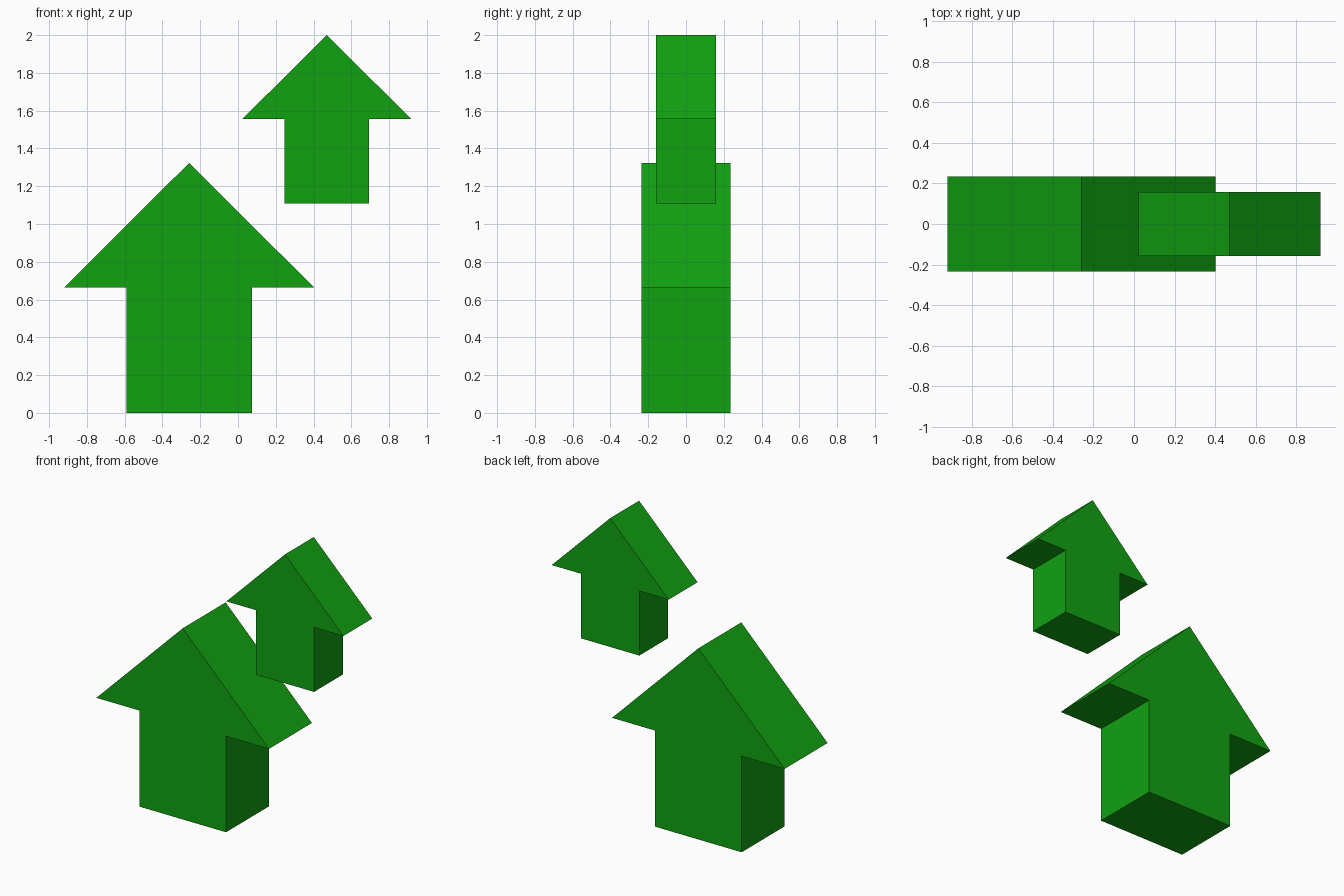
import bpy, bmesh

if "Cube" in bpy.data.objects:
    bpy.data.objects.remove(bpy.data.objects["Cube"])

green = bpy.data.materials.new("arrow green")
green.diffuse_color = (0.0056, 0.36, 0.0056, 1)
green.use_nodes = True
green.node_tree.nodes["Principled BSDF"].inputs["Base Color"].default_value = green.diffuse_color


def up_arrow(name, x, base, shoulder, tip, shaft_half, head_half, depth_half):
    """Extrude an upward arrow outline along y."""
    right = [(shaft_half, base), (shaft_half, shoulder), (head_half, shoulder)]
    left = [(-px, pz) for px, pz in reversed(right)]
    outline = right + [(0, tip)] + left
    bm = bmesh.new()
    face = bm.faces.new([bm.verts.new((x + px, -depth_half, pz)) for px, pz in outline])
    ext = bmesh.ops.extrude_face_region(bm, geom=[face], use_keep_orig=True)
    moved = [g for g in ext["geom"] if isinstance(g, bmesh.types.BMVert)]
    bmesh.ops.translate(bm, verts=moved, vec=(0, 2 * depth_half, 0))
    bmesh.ops.recalc_face_normals(bm, faces=bm.faces)
    mesh = bpy.data.meshes.new(name)
    bm.to_mesh(mesh)
    bm.free()
    mesh.materials.append(green)
    obj = bpy.data.objects.new(name, mesh)
    bpy.context.collection.objects.link(obj)
    return obj


# Large lower arrow and small upper arrow
up_arrow("large_arrow", -0.259, 0.0, 0.665, 1.323, 0.332, 0.661, 0.235)
up_arrow("small_arrow", 0.470, 1.108, 1.555, 2.0, 0.223, 0.448, 0.158)
